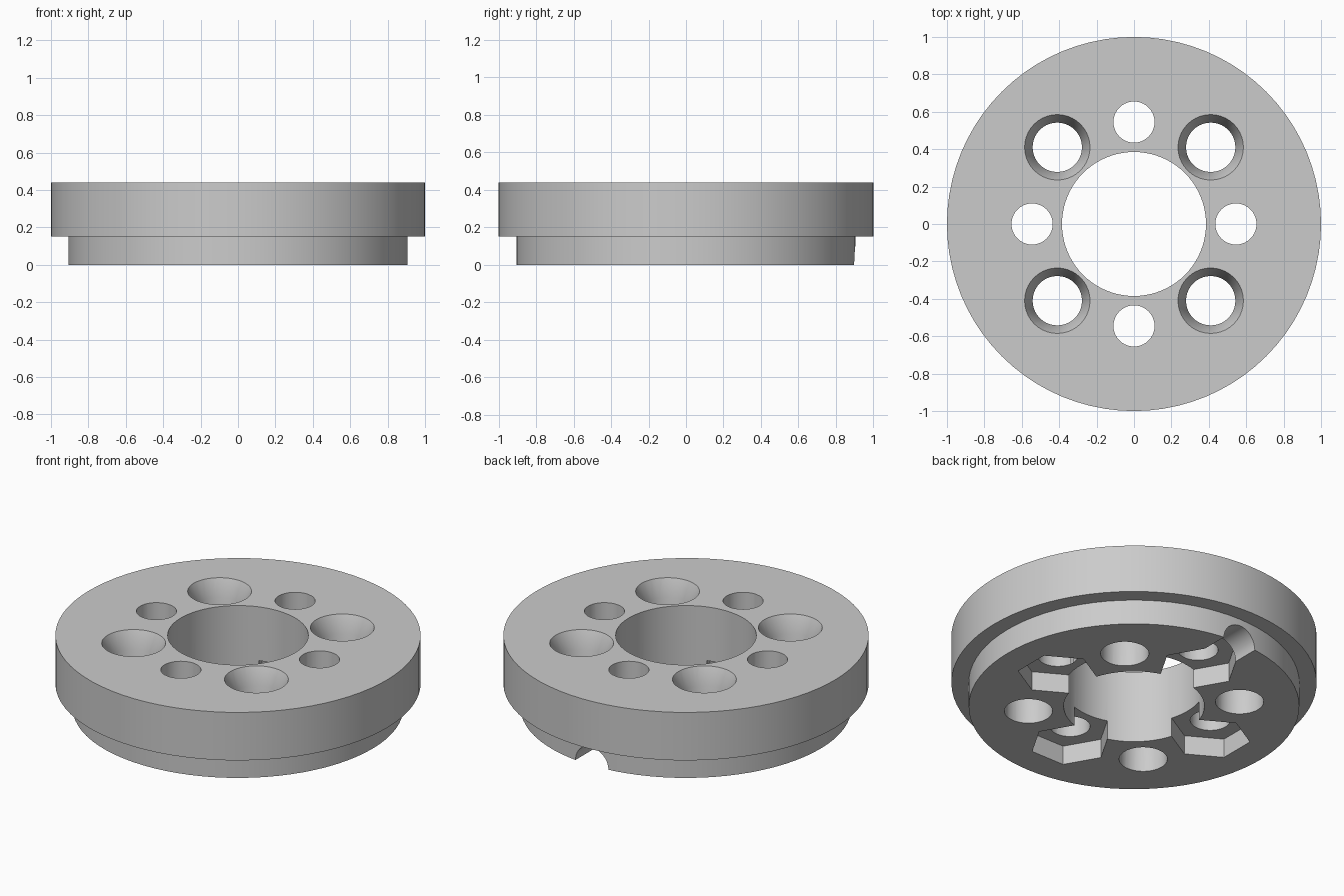
import bpy, bmesh, math
from mathutils import Matrix

if "Cube" in bpy.data.objects:
    bpy.data.objects.remove(bpy.data.objects["Cube"], do_unlink=True)

grey = bpy.data.materials.new("plain_grey")
grey.use_nodes = True
grey.diffuse_color = (0.6, 0.6, 0.6, 1)
grey.node_tree.nodes["Principled BSDF"].inputs["Base Color"].default_value = (0.6, 0.6, 0.6, 1)


def lathe(name, profile, sides, matrix=Matrix(), ring=False):
    """Turn an (r, z) outline about z; a ring closes on itself, a solid gets end caps."""
    bm = bmesh.new()
    loops = []
    for r, z in profile:
        loops.append([bm.verts.new((r * math.cos(math.tau * i / sides),
                                    r * math.sin(math.tau * i / sides), z))
                      for i in range(sides)])
    pairs = list(zip(loops, loops[1:]))
    if ring:
        pairs.append((loops[-1], loops[0]))
    else:
        bm.faces.new(loops[0])
        bm.faces.new(loops[-1])
    for a, b in pairs:
        for i in range(sides):
            j = (i + 1) % sides
            bm.faces.new((a[i], a[j], b[j], b[i]))
    bmesh.ops.recalc_face_normals(bm, faces=bm.faces)
    bm.transform(matrix)
    mesh = bpy.data.meshes.new(name)
    bm.to_mesh(mesh)
    bm.free()
    mesh.materials.append(grey)
    obj = bpy.data.objects.new(name, mesh)
    bpy.context.collection.objects.link(obj)
    return obj


HEIGHT, STEP, BORE = 0.44, 0.15, 0.385

# Stepped disc with the central bore
body = lathe("stepped_flange",
             [(BORE, 0), (0.905, 0), (0.905, STEP), (1, STEP), (1, HEIGHT), (BORE, HEIGHT)],
             80, ring=True)

cutters = []
for k in range(4):
    # Bolt hole with a hexagonal nut pocket underneath
    a = k * math.pi / 2
    place = Matrix.Rotation(a, 4, "Z") @ Matrix.Translation((0.545, 0, 0))
    cutters.append(lathe("bolt_hole_cutter", [(0.11, -0.1), (0.11, 0.6)], 40, place))
    turned = place @ Matrix.Rotation(math.pi / 2, 4, "Z")
    cutters.append(lathe("nut_pocket_cutter", [(0.22, -0.1), (0.22, 0.115)], 6, turned))
    # Countersunk hole on the diagonal
    place = Matrix.Rotation(a + math.pi / 4, 4, "Z") @ Matrix.Translation((0.58, 0, 0))
    cutters.append(lathe("countersink_cutter",
                         [(0.132, -0.1), (0.132, HEIGHT - 0.1), (0.175, HEIGHT), (0.175, 0.6)],
                         40, place))

# Round channel from the back rim into the rear nut pocket
channel = Matrix.Translation((0, 0.545, 0)) @ Matrix.Rotation(-math.pi / 2, 4, "X")
cutters.append(lathe("channel_cutter", [(0.11, 0), (0.11, 0.6)], 40, channel))

# Cut everything, then discard the cutters
bpy.ops.object.select_all(action="DESELECT")
body.select_set(True)
bpy.context.view_layer.objects.active = body
for cutter in cutters:
    cutter.hide_render = True
    mod = body.modifiers.new("cut", "BOOLEAN")
    mod.operation = "DIFFERENCE"
    mod.solver = "EXACT"
    mod.object = cutter
    bpy.ops.object.modifier_apply(modifier=mod.name)
    bpy.data.objects.remove(cutter, do_unlink=True)

bpy.ops.object.shade_smooth_by_angle(angle=math.radians(30))
